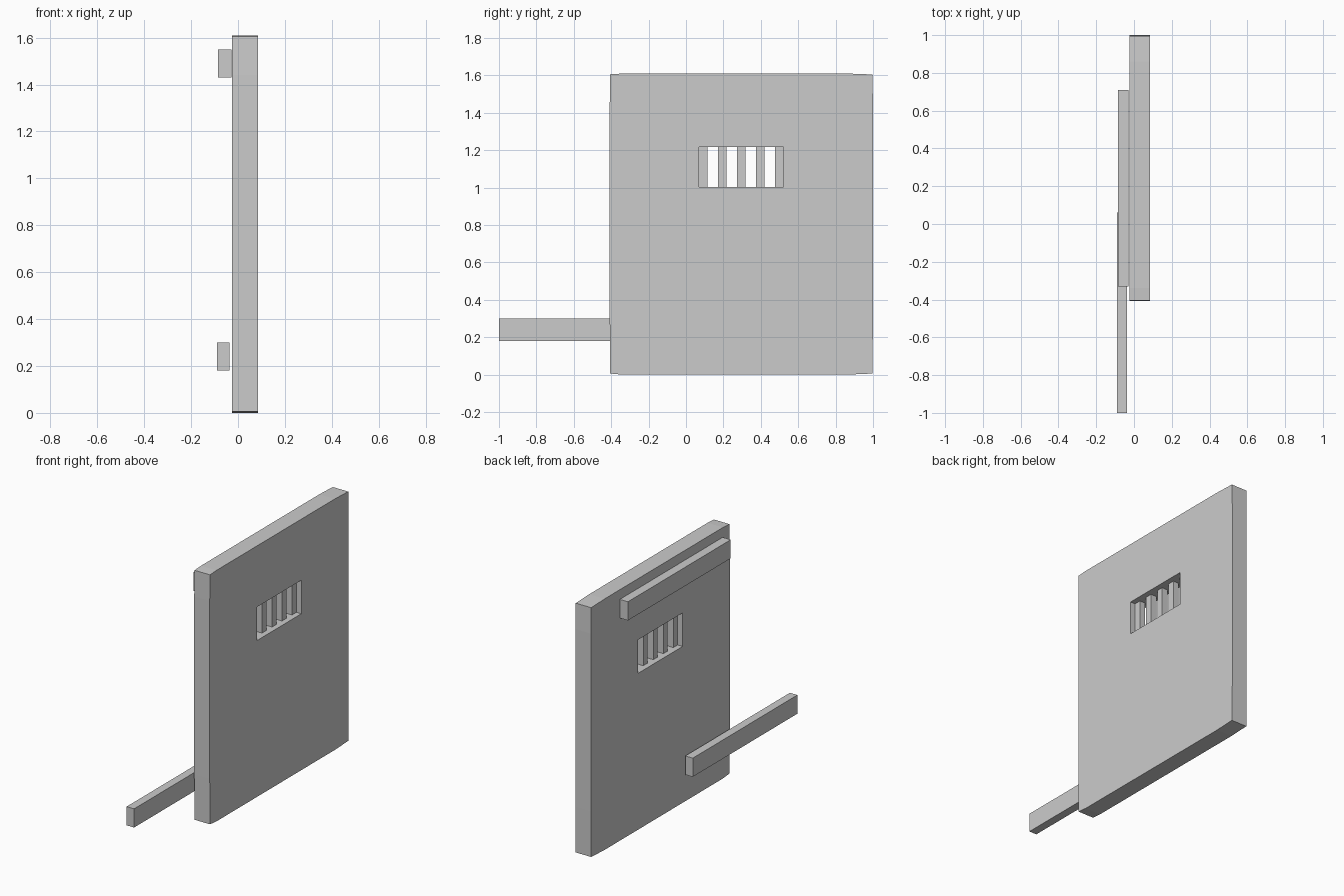
import bpy, bmesh

if "Cube" in bpy.data.objects:
    bpy.data.objects.remove(bpy.data.objects["Cube"])


def box(name, x, y, z):
    bm = bmesh.new()
    bmesh.ops.create_cube(bm, size=1)
    for v in bm.verts:
        v.co = [lo + (c + 0.5) * (hi - lo) for c, (lo, hi) in zip(v.co, (x, y, z))]
    return finish(name, bm)


def finish(name, bm):
    bmesh.ops.recalc_face_normals(bm, faces=bm.faces)
    mesh = bpy.data.meshes.new(name)
    bm.to_mesh(mesh)
    bm.free()
    obj = bpy.data.objects.new(name, mesh)
    bpy.context.collection.objects.link(obj)
    return obj


# Door slab: side outline with very slightly worn corners, given thickness
X0, X1 = -0.025, 0.085
outline = [(-0.34, 0), (0.86, 0), (0.996, 0.006), (1, 0.3), (1, 1.44), (0.996, 1.605),
           (0.86, 1.61), (-0.34, 1.61), (-0.405, 1.606), (-0.408, 1.44), (-0.408, 0.3), (-0.405, 0.006)]
bm = bmesh.new()
face = bm.faces.new([bm.verts.new((X0, y, z)) for y, z in outline])
ext = bmesh.ops.extrude_face_region(bm, geom=[face])
bmesh.ops.translate(bm, vec=(X1 - X0, 0, 0),
                    verts=[g for g in ext["geom"] if isinstance(g, bmesh.types.BMVert)])
door = finish("door_slab", bm)

# Window opening cut through the slab
cutter = box("window_cutter", (-0.2, 0.2), (0.07, 0.52), (1.003, 1.218))
cutter.hide_render = True
cutter.hide_viewport = True
cut = door.modifiers.new("window", "BOOLEAN")
cut.operation = "DIFFERENCE"
cut.solver = "EXACT"
cut.object = cutter

# Window bars, the outer two against the jambs
for i in range(5):
    y = 0.07 + i * 0.1015
    box(f"window_bar_{i + 1}", (0.01, 0.05), (y, y + 0.044), (1.003, 1.218))

# Top rail and sliding bolt beam on the back face
box("top_rail", (-0.085, -0.028), (-0.332, 0.71), (1.43, 1.55))
box("bolt_beam", (-0.09, -0.037), (-1, 0.06), (0.18, 0.30))
